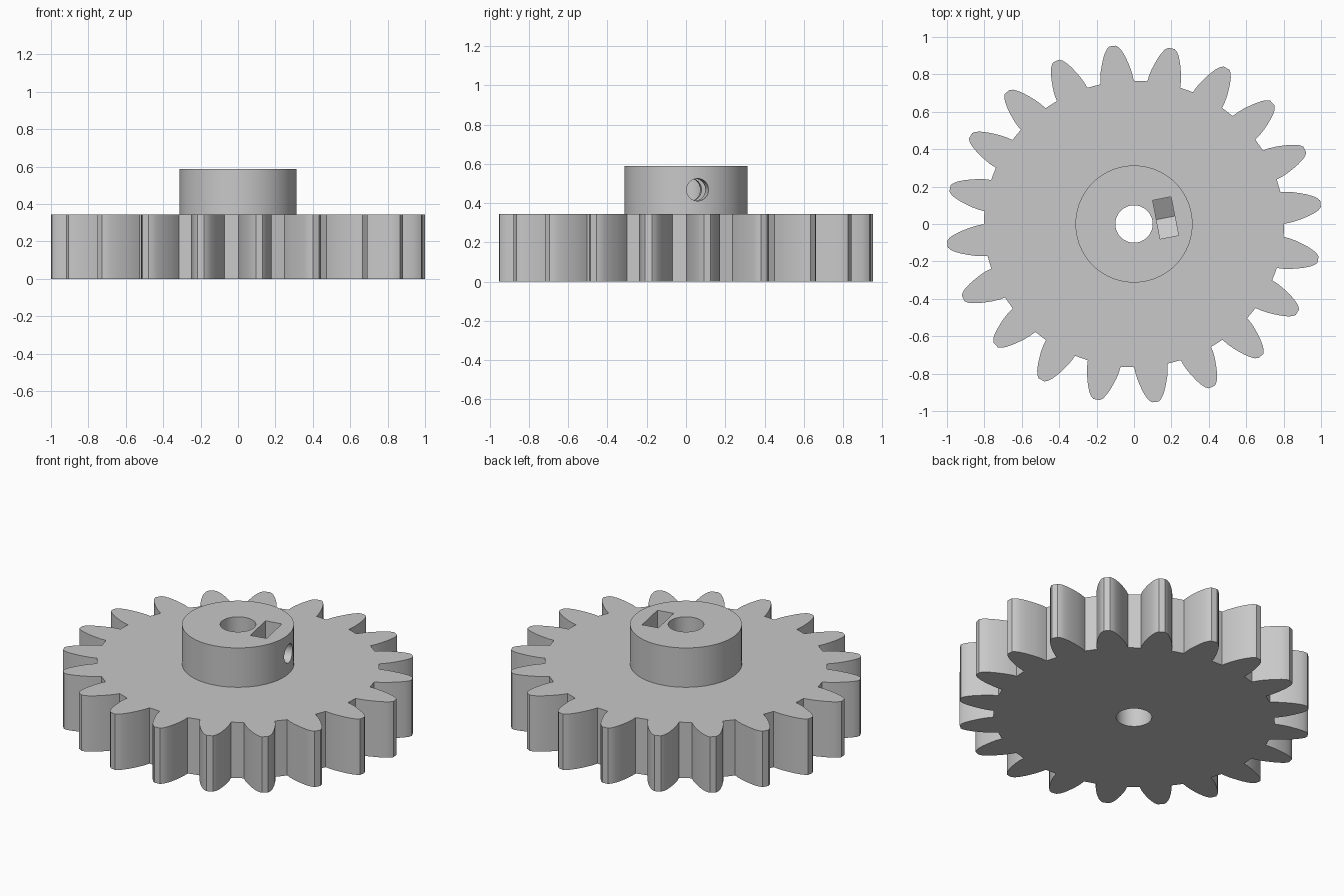
import bpy
import bmesh
from math import radians, pi, sin, cos, atan2
from mathutils import Matrix

cube = bpy.data.objects.get("Cube")
if cube:
    bpy.data.objects.remove(cube, do_unlink=True)

TEETH = 20
TIP_R, ROOT_R = 1.004, 0.803
SQUASH_Y = 0.954           # the toothed rim is slightly oval
GEAR_H, HUB_TOP, HUB_R = 0.345, 0.588, 0.313
BORE_R, SCREW_R, SCREW_Z = 0.1, 0.057, 0.468
SCREW_ANGLE = radians(11)

grey = bpy.data.materials.new("light_grey")
grey.use_nodes = True
grey.diffuse_color = (0.58, 0.58, 0.58, 1)
grey.node_tree.nodes["Principled BSDF"].inputs["Base Color"].default_value = grey.diffuse_color


def finish(name, bm):
    bmesh.ops.recalc_face_normals(bm, faces=bm.faces)
    mesh = bpy.data.meshes.new(name)
    bm.to_mesh(mesh)
    bm.free()
    mesh.materials.append(grey)
    obj = bpy.data.objects.new(name, mesh)
    bpy.context.collection.objects.link(obj)
    return obj


def prism(name, outline, z0, z1, matrix=Matrix()):
    """Extrude a flat outline from z0 to z1, then place it."""
    bm = bmesh.new()
    face = bm.faces.new([bm.verts.new((x, y, z0)) for x, y in outline])
    top = bmesh.ops.extrude_face_region(bm, geom=[face])["geom"]
    bmesh.ops.translate(bm, vec=(0, 0, z1 - z0),
                        verts=[v for v in top if isinstance(v, bmesh.types.BMVert)])
    bmesh.ops.transform(bm, matrix=matrix, verts=bm.verts)
    return finish(name, bm)


def circle(radius, n):
    return [(radius * cos(2 * pi * i / n), radius * sin(2 * pi * i / n)) for i in range(n)]


def cut(obj, cutter):
    bpy.context.view_layer.objects.active = obj
    mod = obj.modifiers.new("cut", "BOOLEAN")
    mod.operation, mod.solver, mod.object = "DIFFERENCE", "EXACT", cutter
    bpy.ops.object.modifier_apply(modifier=mod.name)


# Gear outline: half tooth as (depth below tip, half width), mirrored and repeated
flank = [(0, 0.018), (0.014, 0.034), (0.035, 0.047), (0.065, 0.060), (0.095, 0.070),
         (0.13, 0.080), (0.165, 0.087), (TIP_R - ROOT_R, 0.090)]
tooth = [(d, -w) for d, w in reversed(flank)] + flank
outline = []
for k in range(TEETH):
    mid = radians(6.5) + 2 * pi * k / TEETH
    for depth, side in tooth:
        r = TIP_R - depth
        a = mid + atan2(side, r)
        outline.append((r * cos(a), r * sin(a) * SQUASH_Y))
gear = prism("gear_wheel", outline, 0, GEAR_H)

# Hub
hub = prism("hub", circle(HUB_R, 96), GEAR_H, HUB_TOP)

# Cutters: bore, radial screw hole, pointed nut slot
radial = Matrix.Rotation(SCREW_ANGLE, 4, "Z") @ Matrix.Translation((0, 0, SCREW_Z)) \
    @ Matrix(((0, 0, 1, 0), (1, 0, 0, 0), (0, 1, 0, 0), (0, 0, 0, 1)))
half = 0.105
slot = [(-half, 0.3), (-half, -0.06), (0, -0.119), (half, -0.06), (half, 0.3)]
bore = prism("bore_cutter", circle(BORE_R, 48), -0.2, 0.8)
screw = prism("screw_hole_cutter", circle(SCREW_R, 40), 0.02, 0.5, radial)
nut = prism("nut_slot_cutter", slot, 0.122, 0.222, radial)

cut(gear, bore)
for cutter in (bore, screw, nut):
    cut(hub, cutter)
for cutter in (bore, screw, nut):
    bpy.data.objects.remove(cutter, do_unlink=True)

# Smooth round walls, crisp edges
bpy.ops.object.select_all(action="DESELECT")
for obj in (gear, hub):
    obj.select_set(True)
    bpy.context.view_layer.objects.active = obj
bpy.ops.object.shade_smooth_by_angle(angle=radians(25))
